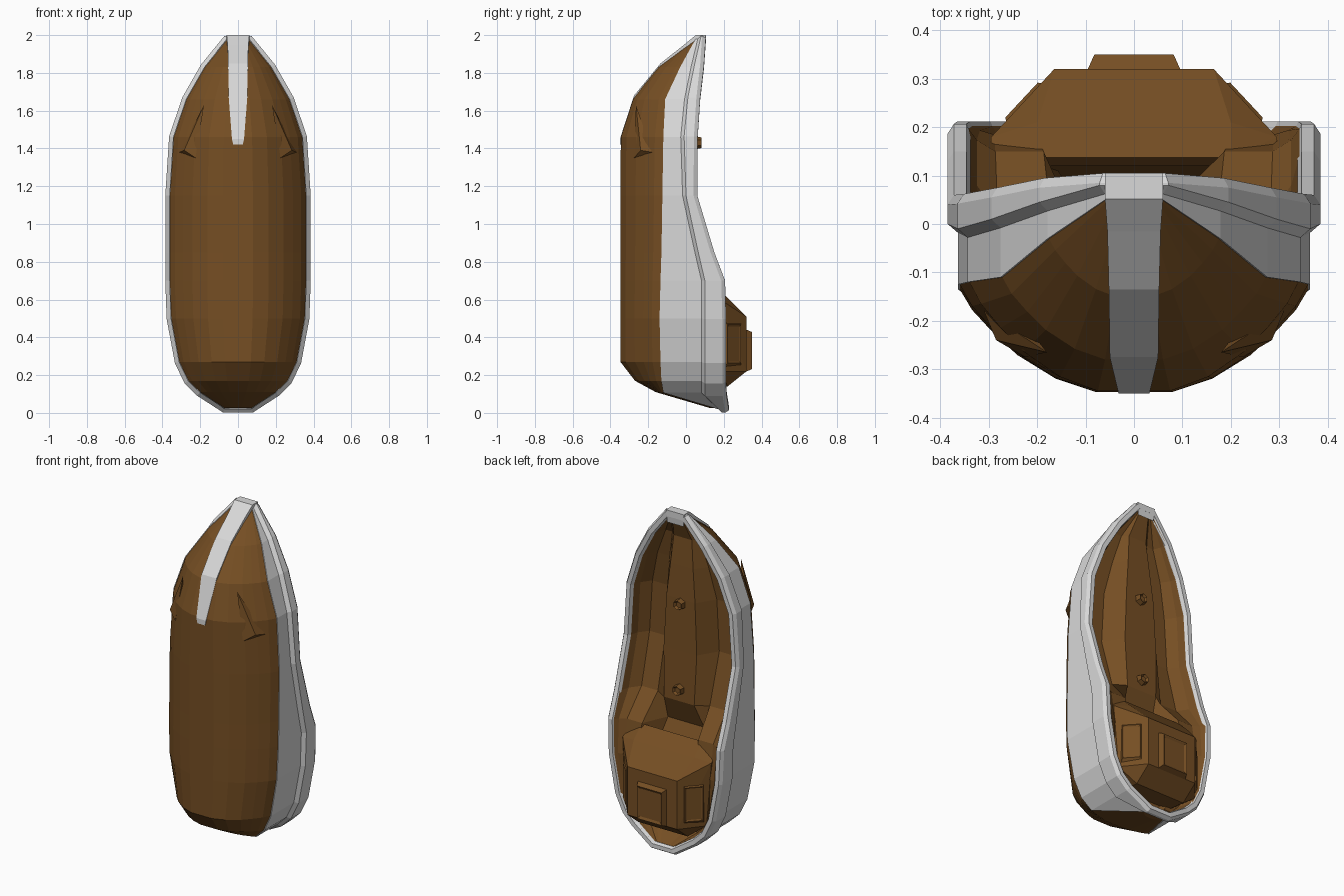
import bpy, bmesh, math
from mathutils import Vector, Matrix

if "Cube" in bpy.data.objects:
    bpy.data.objects.remove(bpy.data.objects["Cube"])


def material(name, rgb):
    m = bpy.data.materials.new(name)
    m.diffuse_color = (*rgb, 1)
    m.use_nodes = True
    m.node_tree.nodes["Principled BSDF"].inputs["Base Color"].default_value = m.diffuse_color
    return m


BROWN = material("brown", (0.18, 0.077, 0.017))
SILVER = material("silver", (0.69, 0.69, 0.69))


def finish(name, bm, mat):
    bmesh.ops.remove_doubles(bm, verts=bm.verts, dist=0.0005)
    bmesh.ops.recalc_face_normals(bm, faces=bm.faces)
    me = bpy.data.meshes.new(name)
    bm.to_mesh(me)
    bm.free()
    me.materials.append(mat)
    ob = bpy.data.objects.new(name, me)
    bpy.context.collection.objects.link(ob)
    return ob


def loft(name, rows, mat, wrap_u=False, wrap_v=False, caps=False):
    """Skin a grid of points; rows may close along (v) and across (u)."""
    bm = bmesh.new()
    vs = [[bm.verts.new(p) for p in r] for r in rows]
    n, m = len(vs), len(vs[0])
    for i in range(n if wrap_u else n - 1):
        for j in range(m if wrap_v else m - 1):
            a, b = vs[i], vs[(i + 1) % n]
            k = (j + 1) % m
            bm.faces.new((a[j], a[k], b[k], b[j]))
    if caps:
        bm.faces.new(vs[0])
        bm.faces.new(vs[-1])
    return finish(name, bm, mat)


def hull(name, pts, mat):
    bm = bmesh.new()
    for p in pts:
        bm.verts.new(p)
    bmesh.ops.convex_hull(bm, input=bm.verts)
    bmesh.ops.dissolve_limit(bm, angle_limit=0.02, verts=bm.verts, edges=bm.edges)
    return finish(name, bm, mat)


def mirror_row(half):
    """Half section from the +x edge to the centre, continued to -x."""
    return half + [(-x, y, z) for x, y, z in reversed(half) if x > 1e-6]


# Stations: z, half width, band front y, groove y, band back y, shell front y
ST = [(1.975, .058, .05, .08, .105, .04),
      (1.83, .175, -.03, .045, .095, -.15),
      (1.66, .272, -.11, .01, .075, -.28),
      (1.46, .340, -.12, -.01, .062, -.345),
      (1.15, .360, -.125, .00, .060, -.347),
      (.85, .360, -.13, .065, .150, -.347),
      (.70, .360, -.135, .10, .207, -.347),
      (.50, .353, -.14, .10, .212, -.347),
      (.27, .310, -.135, .10, .212, -.347),
      (.17, .262, -.13, .10, .212, -.27),
      (.11, .200, -.12, .10, .214, -.16),
      (.025, .070, .165, .19, .227, .13)]

# Outward normals of the closed outline in the x-z plane
outline = [(s[1], s[0]) for s in ST] + [(-s[1], s[0]) for s in reversed(ST)]
full = ST + ST[::-1]
N = len(outline)
normals = []
for i in range(N):
    a, b = Vector(outline[i - 1]), Vector(outline[(i + 1) % N])
    t = (b - a).normalized()
    normals.append(Vector((-t.y, t.x)))


def rim_point(i, off, y):
    p = Vector(outline[i]) + normals[i] * off
    return (p.x, y, p.y)


# Silver rim band with a stepped, chamfered profile
rows = []
for i, s in enumerate(full):
    ye, yg, yb = s[2:5]
    rows.append([rim_point(i, o, y) for o, y in (
        (-.004, ye), (.004, ye), (.004, yg - .018), (.025, yg),
        (.025, yb - .02), (.012, yb), (-.014, yb), (-.022, yb - .02))])
loft("rim_band", rows, SILVER, wrap_u=True, wrap_v=True)

# Brown outer shell, lofted from rounded cross sections
SEC = [(1, 0), (.93, .2), (.81, .42), (.67, .64), (.45, .87), (.22, 1), (0, 1)]
rows = [mirror_row([(s[1] * u, s[2] + (s[5] - s[2]) * v, s[0]) for u, v in SEC])
        for s in ST]
loft("outer_shell", rows, BROWN, caps=True)

# Shallow folds on the upper front corners
for s, side in ((1, "right"), (-1, "left")):
    hull(side + "_fold", [(s * x, y, z) for x, y, z in (
        (.18, -.265, 1.63), (.285, -.24, 1.39), (.225, -.275, 1.35),
        (.31, -.18, 1.38), (.23, -.20, 1.42))], BROWN)

# Brown lining with a raised backrest: backrest half width, its y, valley y
LIN = [(.03, .085, .085), (.06, .03, .0), (.075, .04, -.03), (.095, .05, -.06),
       (.11, .055, -.06), (.10, .065, .02), (.12, .0, .15), (.15, .1, .185),
       (.15, .1, .15), (.12, .1, .12), (.08, .1, .12), (.03, .2, .2)]
rows = []
for i, (s, (w, ys, yv)) in enumerate(zip(ST, LIN)):
    xe, yb, ze = rim_point(i, -.018, s[4] - .01)
    rows.append(mirror_row([(xe, yb, ze), (xe * .95, yb * .5 + yv * .5, ze),
                            (w + (xe - w) * .75, yv, ze),
                            (w + (xe - w) * .3, yv, ze),
                            (w, ys, ze), (0, ys, ze)]))
loft("inner_lining", rows, BROWN)

# Silver crest running down the front from the tip: y, z, half width
CREST = [(.105, 1.965, .055), (.105, 2.0, .06), (.052, 2.0, .06),
         (-.015, 1.945, .055), (-.135, 1.85, .052),
         (-.275, 1.68, .05), (-.35, 1.45, .032), (-.35, 1.42, .025)]
rows = []
for y, z, w in CREST:
    d = Vector((.06 - y, 1.6 - z)).normalized() * .04
    rows.append([(w, y, z), (-w, y, z), (-w, y + d.x, z + d.y), (w, y + d.x, z + d.y)])
loft("front_crest", rows, SILVER, wrap_v=True, caps=True)

# Faceted console at the bottom of the opening
pts = []
for s in (1, -1):
    pts += [(s * x, y, z) for x, y, z in (
        (.20, .137, .69), (.20, .21, .62), (.295, .18, .60), (.295, .12, .65),
        (.165, .32, .51), (.165, .32, .22), (.27, .19, .22), (.165, .22, .14),
        (.23, .09, .22), (.16, .09, .15))]
hull("console", pts, BROWN)


def pad(name, loc, angle, w, h, depth, recess):
    """Bevelled plate facing +y with a sunken middle, turned about z."""
    bm = bmesh.new()
    lo = [bm.verts.new((x * w, -.01, z * h)) for x, z in ((-1, -1), (1, -1), (1, 1), (-1, 1))]
    hi = [bm.verts.new((v.co.x * .82, depth, v.co.z * .85)) for v in lo]
    for i in range(4):
        j = (i + 1) % 4
        bm.faces.new((lo[i], lo[j], hi[j], hi[i]))
    bm.faces.new(lo[::-1])
    top = bm.faces.new(hi)
    bmesh.ops.recalc_face_normals(bm, faces=bm.faces)
    bmesh.ops.inset_individual(bm, faces=[top], thickness=w * .2, depth=-recess)
    bm.transform(Matrix.Translation(loc) @ Matrix.Rotation(angle, 4, 'Z'))
    return finish(name, bm, BROWN)


# Console panels: centre and two angled sides
pad("centre_panel", (0, .32, .33), 0, .10, .115, .03, .008)
pad("right_panel", (.228, .252, .365), -math.radians(47), .06, .12, .006, .004)
pad("left_panel", (-.228, .252, .365), math.radians(47), .06, .12, .006, .004)

# Hexagonal bolts on the backrest
for name, z, y in (("upper_bolt", 1.43, .062), ("lower_bolt", .92, .072)):
    bm = bmesh.new()
    bmesh.ops.create_cone(bm, cap_ends=True, segments=6, radius1=.036,
                          radius2=.028, depth=.04)
    top = max(bm.faces, key=lambda f: f.calc_center_median().z)
    bmesh.ops.inset_individual(bm, faces=[top], thickness=.01, depth=-.012)
    bm.transform(Matrix.Translation((0, y, z)) @ Matrix.Rotation(-math.pi / 2, 4, 'X'))
    finish(name, bm, BROWN)
